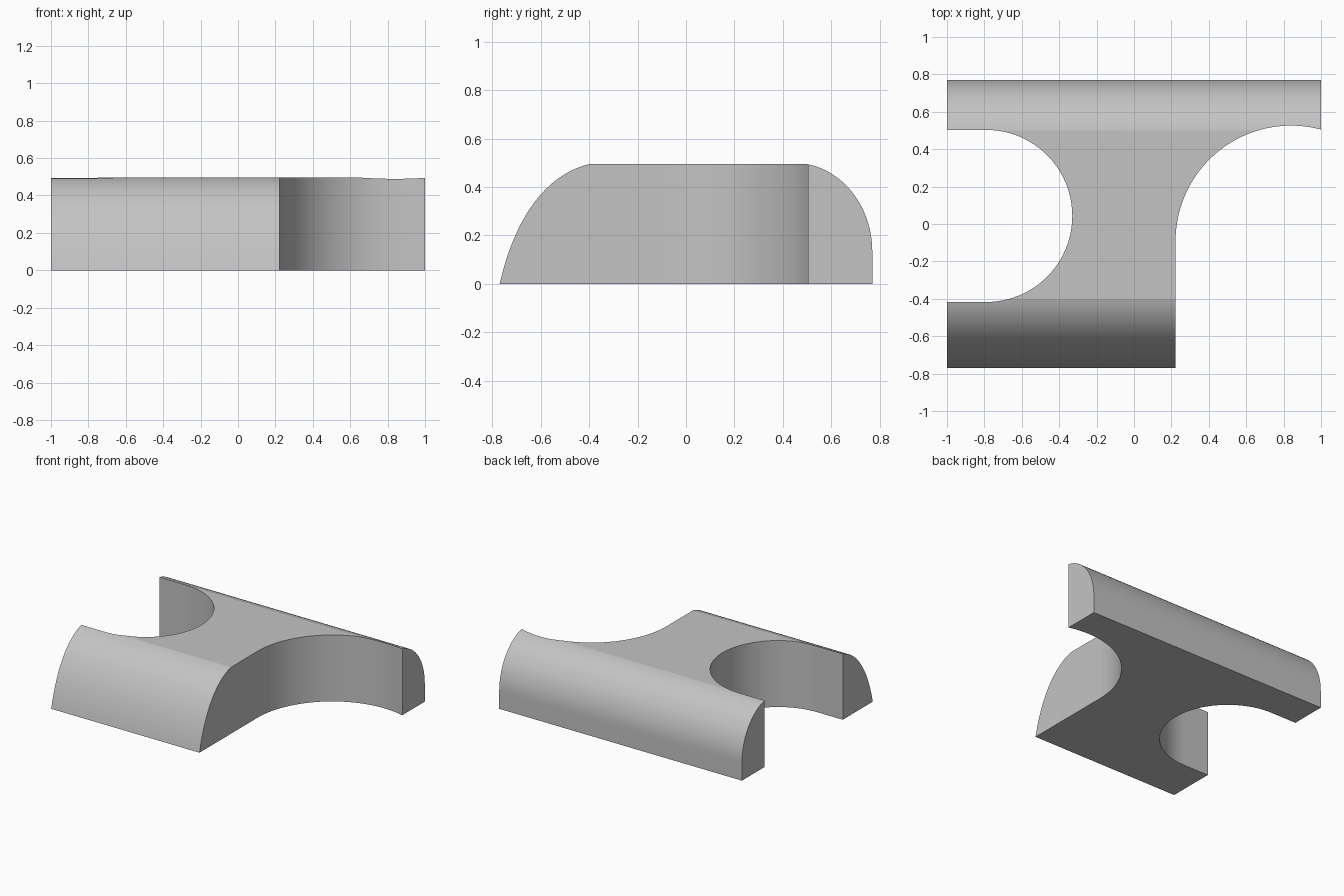
import bpy
import bmesh
from math import cos, sin, pi, radians
from mathutils import Vector
from mathutils.geometry import interpolate_bezier

cube = bpy.data.objects.get("Cube")
if cube:
    bpy.data.objects.remove(cube, do_unlink=True)

grey = bpy.data.materials.new("plain grey")
grey.use_nodes = True
grey.diffuse_color = (0.55, 0.55, 0.55, 1)
grey.node_tree.nodes["Principled BSDF"].inputs["Base Color"].default_value = grey.diffuse_color


def prism(name, outline, depth):
    """Extrude a closed 3D outline along a depth vector."""
    bm = bmesh.new()
    face = bm.faces.new([bm.verts.new(p) for p in outline])
    top = bmesh.ops.extrude_face_region(bm, geom=[face])["geom"]
    moved = [v for v in top if isinstance(v, bmesh.types.BMVert)]
    bmesh.ops.translate(bm, verts=moved, vec=depth)
    bmesh.ops.recalc_face_normals(bm, faces=bm.faces)
    mesh = bpy.data.meshes.new(name)
    bm.to_mesh(mesh)
    bm.free()
    mesh.materials.append(grey)
    obj = bpy.data.objects.new(name, mesh)
    bpy.context.collection.objects.link(obj)
    return obj


def bezier(points, steps=24):
    return interpolate_bezier(*[Vector((-1, y, z)) for y, z in points], steps + 1)


def arc(cx, cy, r, start, end, steps=48):
    angles = [radians(start + (end - start) * i / steps) for i in range(steps + 1)]
    return [(cx + r * cos(a), cy + r * sin(a), -0.5) for a in angles]


# Side profile: sloping curved front, flat top, rounded back
profile = bezier([(-0.77, 0), (-0.71, 0.265), (-0.585, 0.45), (-0.4, 0.495)])
profile += bezier([(0.5, 0.495), (0.64, 0.47), (0.77, 0.33), (0.77, 0.13)])
profile.append(Vector((-1, 0.77, 0)))
body = prism("bracket_body", profile, (2, 0, 0))

# U-shaped notch on one side, rounded open corner on the other
notch = [(-2, -0.417, -0.5)] + arc(-0.79, 0.043, 0.46, -90, 90) + [(-2, 0.503, -0.5)]
corner = [(2, -2, -0.5), (2, 0.3, -0.5)] + arc(0.84, -0.092, 0.618, 60, 180) + [(0.222, -2, -0.5)]

bpy.context.view_layer.objects.active = body
for name, outline in (("notch_cutter", notch), ("corner_cutter", corner)):
    cutter = prism(name, outline, (0, 0, 2))
    cutter.hide_render = True
    cut = body.modifiers.new(name, "BOOLEAN")
    cut.operation = "DIFFERENCE"
    cut.solver = "EXACT"
    cut.object = cutter
    bpy.ops.object.modifier_apply(modifier=cut.name)
    bpy.data.objects.remove(cutter, do_unlink=True)

# Smooth curved walls with crisp borders
bpy.ops.object.select_all(action="DESELECT")
body.select_set(True)
bpy.ops.object.shade_smooth_by_angle(angle=radians(8))
